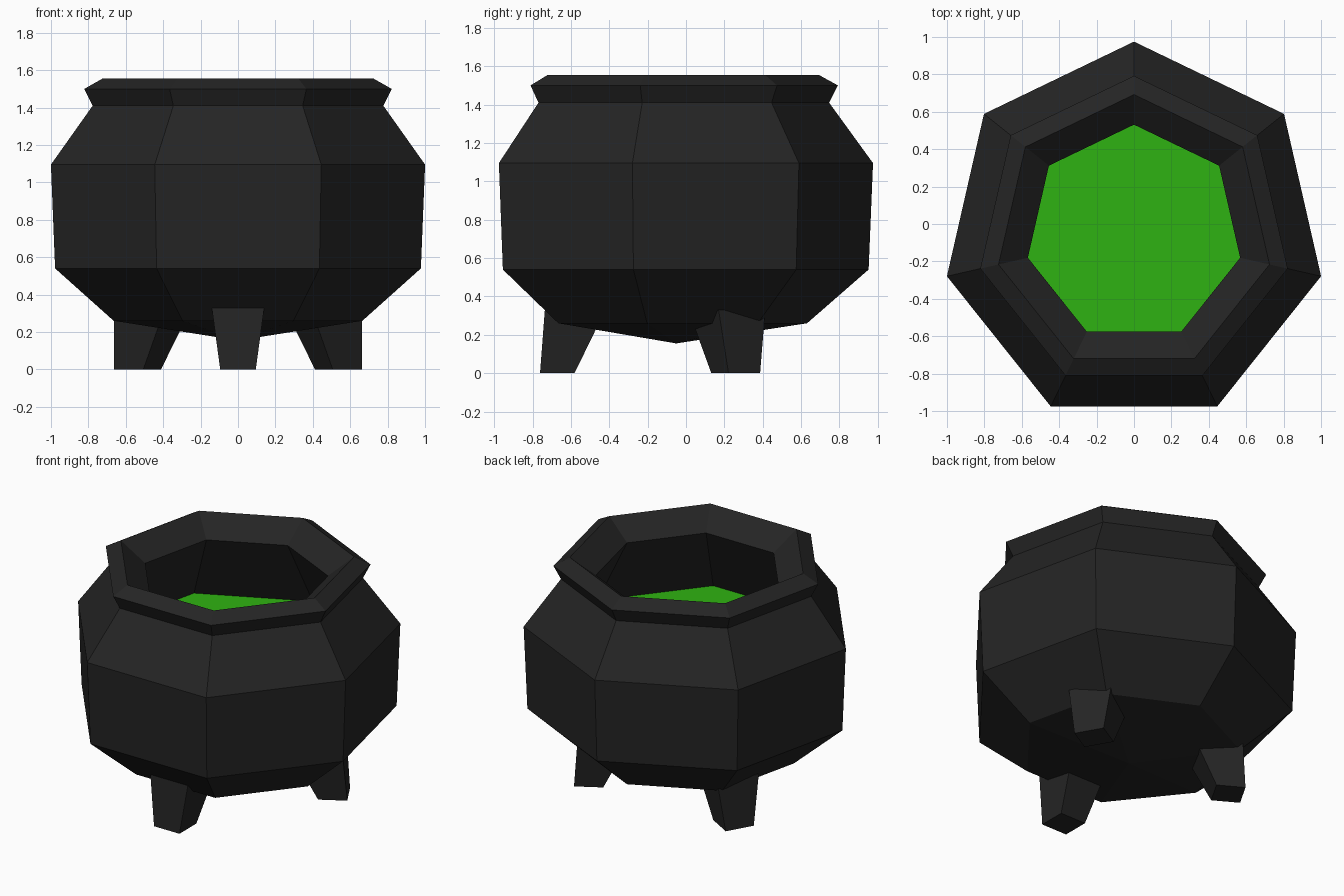
import bpy, bmesh
from math import sin, cos, pi, radians
from mathutils import Matrix

SIDES = 7
CENTRE_Y = -0.051

cube = bpy.data.objects.get("Cube")
if cube:
    bpy.data.objects.remove(cube, do_unlink=True)


def make_material(name, rgb):
    mat = bpy.data.materials.new(name)
    mat.use_nodes = True
    colour = (*rgb, 1.0)
    mat.diffuse_color = colour
    bsdf = mat.node_tree.nodes["Principled BSDF"]
    bsdf.inputs["Base Color"].default_value = colour
    bsdf.inputs["Roughness"].default_value = 0.8
    return mat


def add_object(name, bm, mat):
    mesh = bpy.data.meshes.new(name)
    bm.to_mesh(mesh)
    bm.free()
    mesh.materials.append(mat)
    obj = bpy.data.objects.new(name, mesh)
    bpy.context.collection.objects.link(obj)
    return obj


def add_ring(bm, radius, z):
    angles = [pi / 2 + 2 * pi * i / SIDES for i in range(SIDES)]
    return [bm.verts.new((radius * cos(a), CENTRE_Y + radius * sin(a), z)) for a in angles]


def bridge(bm, low, high):
    for i in range(len(low)):
        j = (i + 1) % len(low)
        bm.faces.new((low[i], low[j], high[j], high[i]))


iron = make_material("black iron", (0.018, 0.018, 0.018))
green = make_material("green brew", (0.028, 0.45, 0.006))

# Pot: outside wall, flared rim, sloping lip and inside wall, as (radius, height)
profile = [
    (0.682, 0.26), (1.003, 0.54), (1.026, 1.095), (0.797, 1.41),
    (0.843, 1.50), (0.743, 1.555), (0.582, 1.43), (0.85, 0.95),
]
bm = bmesh.new()
rings = [add_ring(bm, r, z) for r, z in profile]
for low, high in zip(rings, rings[1:]):
    bridge(bm, low, high)
# Shallow pointed underside
tip = bm.verts.new((0, CENTRE_Y, 0.155))
for i in range(SIDES):
    bm.faces.new((tip, rings[0][(i + 1) % SIDES], rings[0][i]))
add_object("pot", bm, iron)

# Liquid surface
bm = bmesh.new()
bm.faces.new(add_ring(bm, *profile[-1]))
add_object("liquid", bm, green)


# Tapered legs, one at the front and two at the back
def add_leg(name, degrees):
    bm = bmesh.new()
    ends = []
    for inner, outer, half, z in ((0.53, 0.71, 0.095, 0), (0.37, 0.685, 0.14, 0.328)):
        corners = ((inner, -half), (outer, -half), (outer, half), (inner, half))
        ends.append([bm.verts.new((x, y, z)) for x, y in corners])
    bridge(bm, *ends)
    bm.faces.new(ends[0][::-1])
    bm.faces.new(ends[1])
    turn = Matrix.Rotation(radians(degrees), 4, "Z")
    bm.transform(Matrix.Translation((0, CENTRE_Y, 0)) @ turn)
    add_object(name, bm, iron)


for leg_name, angle in (("front_leg", -90), ("back_left_leg", 30), ("back_right_leg", 150)):
    add_leg(leg_name, angle)
